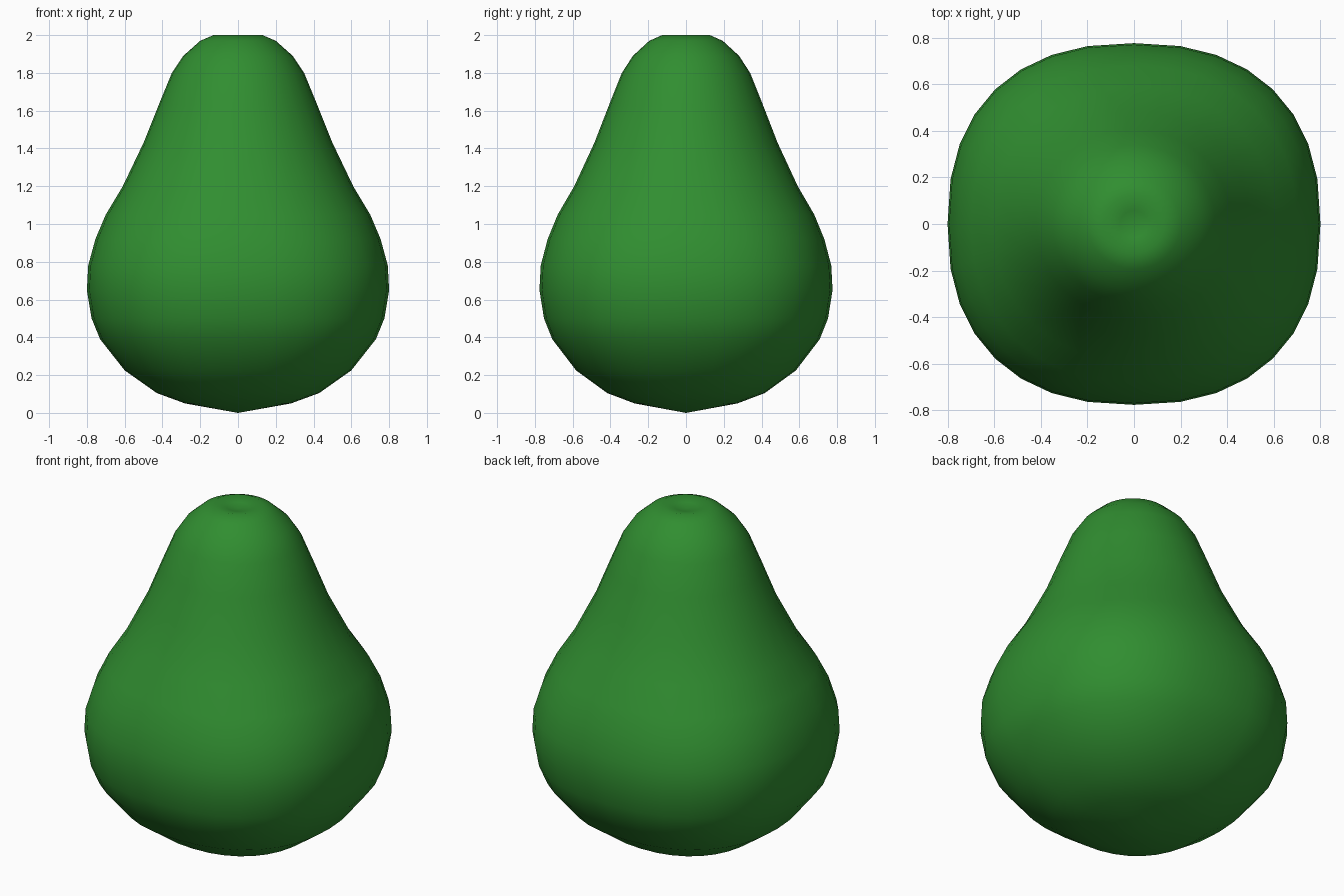
import bpy
import bmesh
from math import cos, sin, pi, copysign

cube = bpy.data.objects.get("Cube")
if cube:
    bpy.data.objects.remove(cube, do_unlink=True)

SEGMENTS = 32
DEPTH = 0.97  # the body is slightly narrower front to back

# Radius, height and squareness (2 is round) of each ring, bottom to top
RINGS = [
    (0.14, 0.025, 2.15), (0.28, 0.05, 2.2), (0.43, 0.105, 2.25),
    (0.60, 0.225, 2.3), (0.73, 0.39, 2.35), (0.775, 0.50, 2.35),
    (0.80, 0.65, 2.35), (0.793, 0.78, 2.35), (0.755, 0.92, 2.3),
    (0.70, 1.05, 2.2), (0.61, 1.20, 2.1), (0.50, 1.43, 2.0),
    (0.42, 1.63, 2.0), (0.35, 1.80, 2.0), (0.29, 1.89, 2.0),
    (0.20, 1.97, 2.0), (0.13, 2.0, 2.0), (0.06, 1.985, 2.0),
]


def rounded(value, power):
    return copysign(abs(value) ** (2 / power), value)


def make_ring(bm, radius, height, power):
    angles = [2 * pi * i / SEGMENTS for i in range(SEGMENTS)]
    return [bm.verts.new((radius * rounded(cos(a), power),
                          radius * DEPTH * rounded(sin(a), power), height))
            for a in angles]


# Single green skin
green = bpy.data.materials.new("leaf green")
green.use_nodes = True
colour = (0.03, 0.27, 0.03, 1)
green.diffuse_color = colour
green.node_tree.nodes["Principled BSDF"].inputs["Base Color"].default_value = colour

# Pear-shaped body with a shallow dimple on top
bm = bmesh.new()
rings = [make_ring(bm, *ring) for ring in RINGS]
base = bm.verts.new((0, 0, 0))
dimple = bm.verts.new((0, 0, 1.975))
for i in range(SEGMENTS):
    j = (i + 1) % SEGMENTS
    for low, high in zip(rings, rings[1:]):
        bm.faces.new((low[i], low[j], high[j], high[i]))
    bm.faces.new((base, rings[0][j], rings[0][i]))
    bm.faces.new((dimple, rings[-1][i], rings[-1][j]))
bmesh.ops.recalc_face_normals(bm, faces=bm.faces)
for face in bm.faces:
    face.smooth = True

mesh = bpy.data.meshes.new("pear_body")
bm.to_mesh(mesh)
bm.free()
mesh.materials.append(green)
body = bpy.data.objects.new("pear_body", mesh)
bpy.context.collection.objects.link(body)
